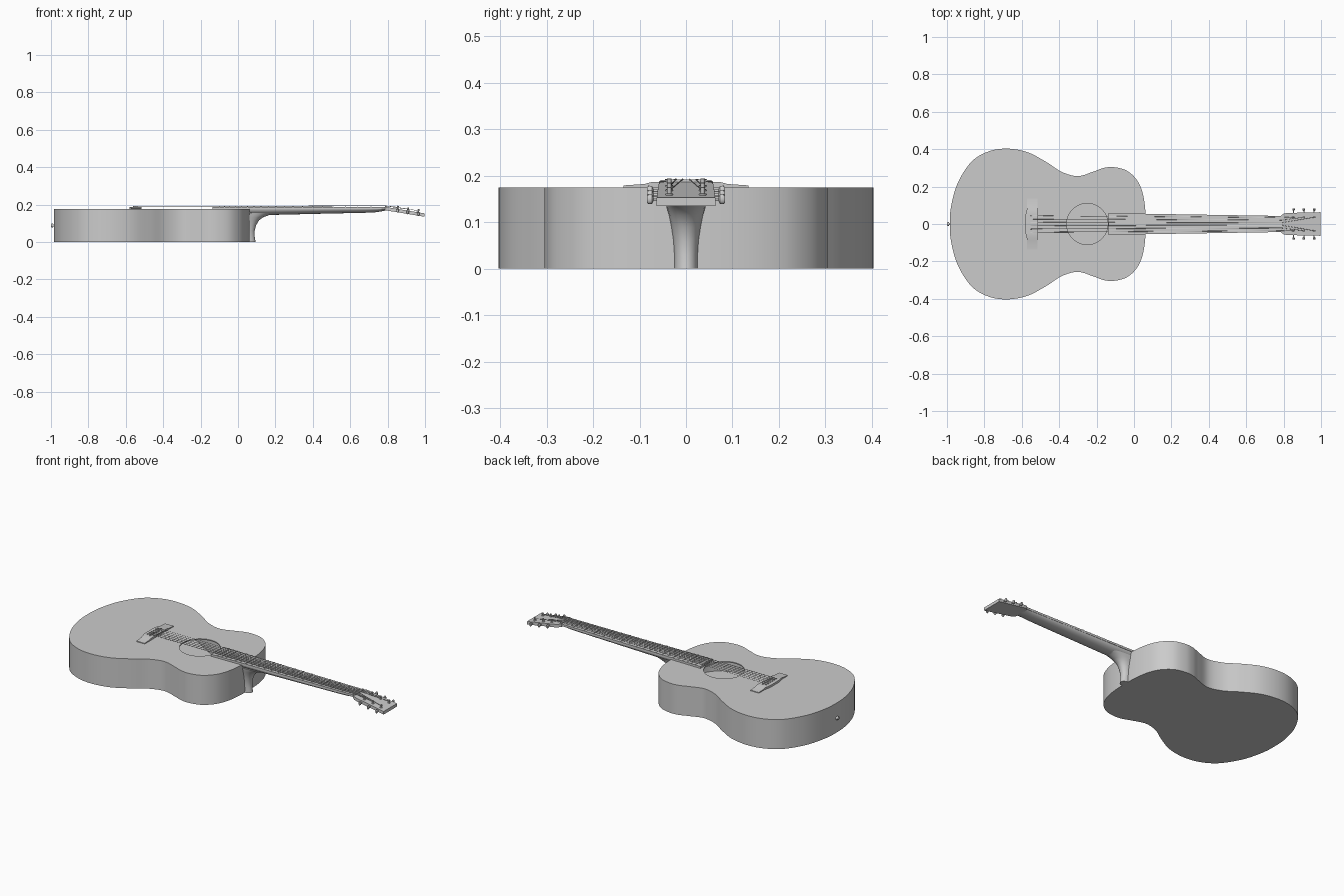
import bpy, bmesh, math
from mathutils import Vector

if "Cube" in bpy.data.objects:
    bpy.data.objects.remove(bpy.data.objects["Cube"])

TOP = 0.175            # height of the sound board
SADDLE, NUT = -0.54, 0.785


def new_object(name, bm, smooth=None):
    bmesh.ops.recalc_face_normals(bm, faces=bm.faces)
    me = bpy.data.meshes.new(name)
    bm.to_mesh(me)
    bm.free()
    ob = bpy.data.objects.new(name, me)
    bpy.context.collection.objects.link(ob)
    if smooth:
        bpy.ops.object.select_all(action='DESELECT')
        bpy.context.view_layer.objects.active = ob
        ob.select_set(True)
        bpy.ops.object.shade_smooth_by_angle(angle=math.radians(smooth))
    return ob


def loft(bm, rings, caps=True):
    """Skin a list of closed rings."""
    vs = [[bm.verts.new(p) for p in r] for r in rings]
    n = len(vs[0])
    for a, b in zip(vs, vs[1:]):
        for i in range(n):
            j = (i + 1) % n
            bm.faces.new((a[i], a[j], b[j], b[i]))
    if caps:
        bm.faces.new(vs[0])
        bm.faces.new(vs[-1])


def box(bm, x0, x1, y, z0, z1, w1=None):
    w1 = y if w1 is None else w1
    loft(bm, [[(x, -w, z0), (x, w, z0), (x, w, z1), (x, -w, z1)] for x, w in ((x0, y), (x1, w1))])


def rod(bm, p, q, r0, r1=None, n=12):
    """Round bar from p to q."""
    p, q = Vector(p), Vector(q)
    r1 = r0 if r1 is None else r1
    rot = (q - p).to_track_quat('Z', 'Y')
    ring = [Vector((math.cos(2 * math.pi * i / n), math.sin(2 * math.pi * i / n), 0)) for i in range(n)]
    loft(bm, [[c + rot @ (v * r) for v in ring] for c, r in ((p, r0), (q, r1))])


def smooth_loop(pts, steps=6):
    """Closed Catmull-Rom curve through the points."""
    out, n = [], len(pts)
    for i in range(n):
        a, b, c, d = (Vector(pts[(i + k) % n]) for k in (-1, 0, 1, 2))
        for s in range(steps):
            t = s / steps
            out.append(0.5 * (2 * b + (c - a) * t + (2 * a - 5 * b + 4 * c - d) * t ** 2
                              + (3 * b - a - 3 * c + d) * t ** 3))
    return out


# Body outline: tail, lower bout, waist, upper bout, neck end
half = [(-0.985, 0), (-0.977, 0.10), (-0.942, 0.22), (-0.87, 0.332), (-0.78, 0.387), (-0.68, 0.403),
        (-0.57, 0.384), (-0.47, 0.332), (-0.385, 0.278), (-0.30, 0.256), (-0.22, 0.279), (-0.165, 0.299),
        (-0.11, 0.304), (-0.04, 0.286), (0.015, 0.236), (0.045, 0.17), (0.059, 0.09), (0.062, 0)]
outline = smooth_loop(half + [(x, -y) for x, y in half[-2:0:-1]])

# Sides and back, hollow
bm = bmesh.new()
cx = -0.45
inner = [Vector((cx + (p.x - cx) * 0.98, p.y * 0.98)) for p in outline]
loft(bm, [[(p.x, p.y, z) for p in o] for o, z in
          ((outline, 0), (outline, TOP - 0.006), (inner, TOP - 0.006), (inner, 0.008))])
new_object("body_sides_and_back", bm, 35)

# Sound board with open sound hole
bm = bmesh.new()
hole = [Vector((-0.25 + 0.11 * math.cos(i * math.pi / 32), 0.11 * math.sin(i * math.pi / 32))) for i in range(64)]
edges = []
for lp in (outline, hole):
    vs = [bm.verts.new((p.x, p.y, TOP)) for p in lp]
    edges += [bm.edges.new((vs[i], vs[(i + 1) % len(vs)])) for i in range(len(vs))]
bmesh.ops.triangle_fill(bm, edges=edges, use_beauty=True, use_dissolve=False)
ext = bmesh.ops.extrude_face_region(bm, geom=bm.faces[:], use_keep_orig=True)
for v in ext["geom"]:
    if isinstance(v, bmesh.types.BMVert):
        v.co.z -= 0.006
new_object("sound_board", bm, 35)

# Neck: D-shaped sections along x (x, half width, bottom z)
bm = bmesh.new()
rings = []
for x, w, zb in ((0.04, 0.053, 0.142), (0.2, 0.051, 0.145), (0.45, 0.048, 0.151), (0.68, 0.044, 0.156),
                 (0.74, 0.043, 0.159), (0.78, 0.043, 0.166), (0.81, 0.043, 0.172)):
    rings.append([(x, w * math.cos(math.pi * i / 16), 0.179 - (0.179 - zb) * math.sin(math.pi * i / 16))
                  for i in range(17)])
loft(bm, rings)
new_object("neck", bm, 40)

# Heel: D-shaped sections up z (z, front reach, half width)
bm = bmesh.new()
rings = []
for z, xr, w in ((0.0, 0.094, 0.026), (0.03, 0.089, 0.026), (0.06, 0.089, 0.028), (0.09, 0.097, 0.032),
                 (0.115, 0.112, 0.037), (0.132, 0.135, 0.042), (0.145, 0.17, 0.045), (0.155, 0.21, 0.047)):
    rings.append([(0.045 + (xr - 0.045) * math.sin(math.pi * i / 16) ** 0.7, w * math.cos(math.pi * i / 16), z)
                  for i in range(17)])
loft(bm, rings)
new_object("heel", bm, 40)

# Fretboard, nut and frets
def board_w(x):
    return 0.058 - 0.015 * (x + 0.135) / (NUT + 0.135)

bm = bmesh.new()
box(bm, -0.135, NUT, board_w(-0.135), TOP, 0.187, board_w(NUT))
new_object("fretboard", bm)
bm = bmesh.new()
box(bm, NUT, NUT + 0.01, 0.043, 0.175, 0.192)
new_object("nut", bm)
bm = bmesh.new()
for k in range(1, 20):
    x = SADDLE + (NUT - SADDLE) * 2 ** (-k / 12)
    box(bm, x - 0.002, x + 0.002, board_w(x), 0.186, 0.189)
new_object("frets", bm)

# Headstock, sloping down to the tip
def head_z(x):
    return 0.187 - 0.165 * (x - 0.79)

bm = bmesh.new()
side = [(0.785, 0.043), (0.80, 0.056), (0.82, 0.059), (0.998, 0.063)]
plan = side + [(x, -y) for x, y in side[::-1]]
loft(bm, [[(x, y, head_z(x) - d) for x, y in plan] for d in (0.018, 0)])
new_object("headstock", bm)

# Tuners: post, collar, shaft and button
bm = bmesh.new()
posts = []
for s in (-1, 1):
    for x in (0.963, 0.908, 0.853):
        z, y = head_z(x), 0.036 * s
        rod(bm, (x, y, z - 0.004), (x + 0.003, y, z + 0.017), 0.0045)
        rod(bm, (x, y, z - 0.004), (x + 0.0005, y, z + 0.003), 0.008)
        rod(bm, (x, 0.055 * s, z - 0.009), (x, 0.073 * s, z - 0.009), 0.003)
        rings = []
        for yy, r in ((0.070, 0.4), (0.073, 0.9), (0.081, 1.0), (0.084, 0.7)):
            rings.append([(x + 0.007 * r * math.cos(i * math.pi / 6), yy * s,
                           z - 0.009 + 0.011 * r * math.sin(i * math.pi / 6)) for i in range(12)])
        loft(bm, rings)
        posts.append((x, y, z))
new_object("tuners", bm, 40)

# Bridge with thin wings and a belly at the centre (y, rear x, top z)
bm = bmesh.new()
right = [(0.0, -0.581, 0.187), (0.05, -0.580, 0.187), (0.075, -0.573, 0.186), (0.09, -0.572, 0.182),
         (0.135, -0.572, 0.179)]
loft(bm, [[(xr, y, TOP - 0.002), (-0.517, y, TOP - 0.002), (-0.517, y, z), (xr, y, z)]
          for y, xr, z in [(-y, a, b) for y, a, b in right[:0:-1]] + right])
new_object("bridge", bm, 30)
bm = bmesh.new()
box(bm, SADDLE - 0.003, SADDLE + 0.003, 0.055, 0.183, 0.1905)
new_object("saddle", bm)

# Bridge pins and strings
pins, strings = bmesh.new(), bmesh.new()
order = [posts[2], posts[1], posts[0], posts[3], posts[4], posts[5]]
for i in range(6):
    u = (i - 2.5) / 2.5
    r = 0.0016 - 0.00015 * i
    rod(pins, (-0.558, 0.045 * u, 0.18), (-0.558, 0.045 * u, 0.191), 0.004, 0.0045)
    px, py, pz = order[i]
    path = [(-0.555, 0.045 * u, 0.187), (SADDLE, 0.044 * u, 0.1915), (NUT + 0.005, 0.035 * u, 0.1925),
            (px, py, pz + 0.009)]
    for a, b in zip(path, path[1:]):
        rod(strings, a, b, r, n=6)
new_object("bridge_pins", pins, 40)
new_object("strings", strings, 70)

# End pin on the tail
bm = bmesh.new()
rod(bm, (-0.98, 0, 0.088), (-0.992, 0, 0.088), 0.006, n=20)
rod(bm, (-0.990, 0, 0.088), (-1.0, 0, 0.088), 0.011, 0.009, n=20)
new_object("end_pin", bm, 40)
